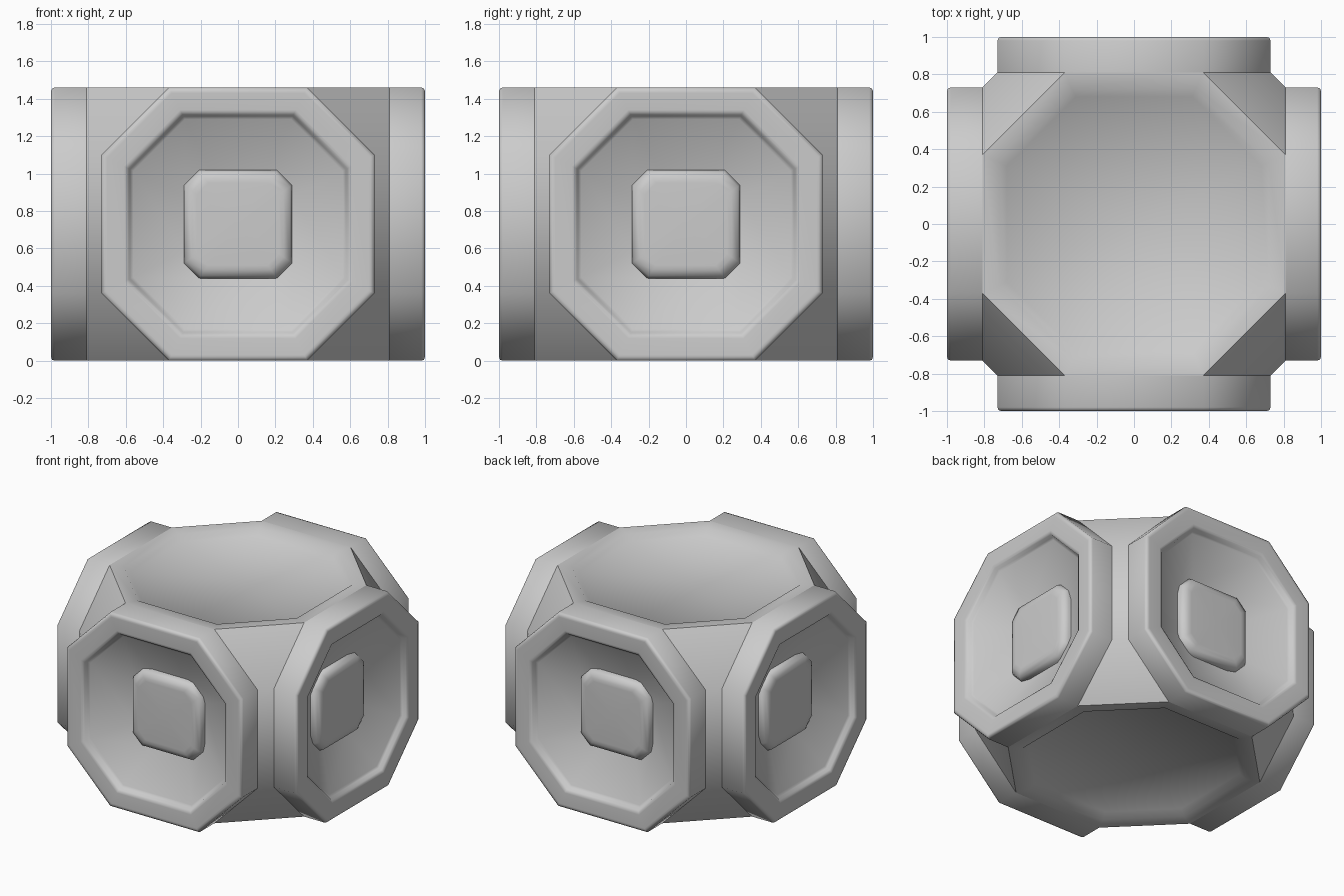
import bpy, bmesh, math
from mathutils import Matrix, Vector

cube = bpy.data.objects.get("Cube")
if cube:
    bpy.data.objects.remove(cube, do_unlink=True)

CENTRE = Vector((0, 0, 0.73))
HALF = 0.73      # half height of the body
SIDE = 0.81      # distance of the collar roots from the centre
CUT = 0.37       # half length of the octagon's straight edges

grey = bpy.data.materials.new("mid_grey")
grey.use_nodes = True
grey.diffuse_color = (0.6, 0.6, 0.6, 1)
grey.node_tree.nodes["Principled BSDF"].inputs["Base Color"].default_value = (0.6, 0.6, 0.6, 1)


def finish(name, bm, matrix):
    """Turn a bmesh into a smooth-by-angle object placed about the centre."""
    bm.transform(Matrix.Translation(CENTRE) @ matrix)
    mesh = bpy.data.meshes.new(name)
    bm.to_mesh(mesh)
    bm.free()
    mesh.materials.append(grey)
    obj = bpy.data.objects.new(name, mesh)
    bpy.context.collection.objects.link(obj)
    bpy.ops.object.select_all(action='DESELECT')
    obj.select_set(True)
    bpy.context.view_layer.objects.active = obj
    bpy.ops.object.shade_smooth_by_angle(angle=math.radians(50))


def octagon(h, ratio):
    c = h * ratio
    return [(h, -c), (h, c), (c, h), (-c, h), (-h, c), (-h, -c), (-c, -h), (c, -h)]


def loft(name, profile, ratio, matrix):
    """Join octagons of (half width, height) along z and close the last one to a point."""
    bm = bmesh.new()
    rings = [[bm.verts.new((x, y, z)) for x, y in octagon(h, ratio)] for h, z in profile[:-1]]
    for a, b in zip(rings, rings[1:]):
        for i in range(8):
            j = (i + 1) % 8
            bm.faces.new((a[i], a[j], b[j], b[i]))
    tip = bm.verts.new((0, 0, profile[-1][1]))
    for i in range(8):
        bm.faces.new((rings[-1][i], rings[-1][(i + 1) % 8], tip))
    finish(name, bm, matrix)


# Body corners: hull of the four side octagons, keeping only the slanted faces
bm = bmesh.new()
for u, z in octagon(HALF, CUT / HALF):
    for s in (-SIDE, SIDE):
        bm.verts.new((u, s, z))
        bm.verts.new((s, u, z))
bmesh.ops.convex_hull(bm, input=bm.verts[:])
bm.normal_update()
flat = [f for f in bm.faces if max(abs(n) for n in f.normal) > 0.99]
bmesh.ops.delete(bm, geom=flat, context='FACES')
bmesh.ops.dissolve_limit(bm, angle_limit=0.02, verts=bm.verts[:], edges=bm.edges[:])
finish("body_corners", bm, Matrix.Identity(4))

# Shallow octagonal recesses on top and bottom
recess = [(SIDE, HALF), (0.72, HALF - 0.006), (0.68, HALF - 0.045), (0, HALF - 0.045)]
for name, angle in (("top_recess", 0), ("bottom_recess", math.pi)):
    loft(name, recess, CUT / SIDE, Matrix.Rotation(angle, 4, 'X'))

# Four collars with a chamfered rim, a lip, a sloping bowl and a raised central block
collar = [(0.73, SIDE), (0.73, 0.98), (0.725, 0.994), (0.71, 1.0), (0.70, 1.0),
          (0.61, 1.0), (0.60, 0.998), (0.585, 0.988), (0.577, 0.965),
          (0.56, 0.956), (0.29, 0.805), (0, 0.78)]
block = [(0.29, 0.74), (0.29, 0.825), (0.277, 0.855), (0.245, 0.87), (0.22, 0.872), (0, 0.872)]
for turn, side in enumerate(("front", "left", "back", "right")):
    matrix = Matrix.Rotation(turn * math.pi / 2, 4, 'Z') @ Matrix.Rotation(math.pi / 2, 4, 'X')
    loft(side + "_collar", collar, CUT / HALF, matrix)
    loft(side + "_block", block, 0.72, matrix)
